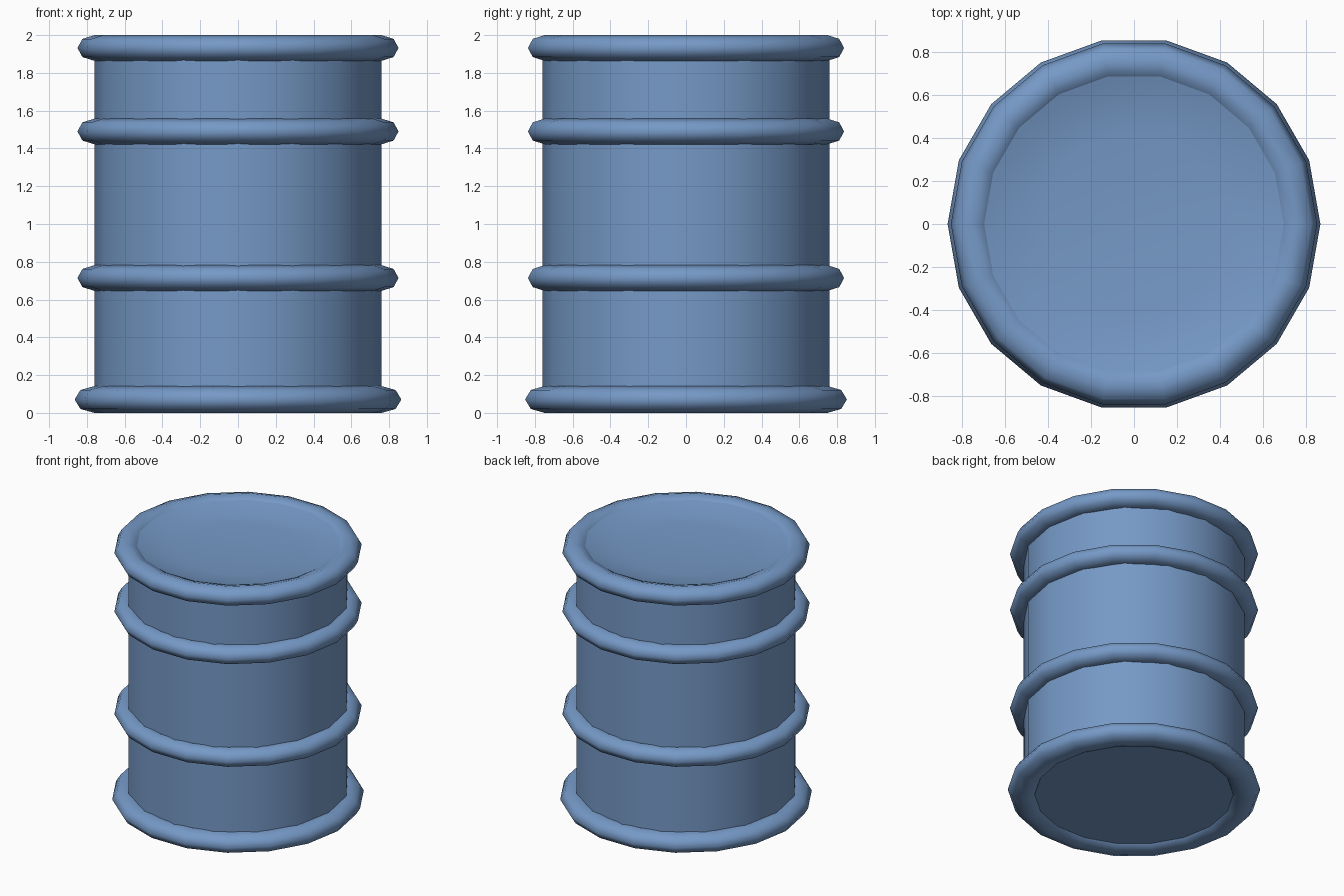
import bpy, bmesh
from math import sin, cos, pi

if "Cube" in bpy.data.objects:
    bpy.data.objects.remove(bpy.data.objects["Cube"])


def finish(name, bm, angle):
    bmesh.ops.remove_doubles(bm, verts=bm.verts, dist=1e-5)
    bmesh.ops.recalc_face_normals(bm, faces=bm.faces)
    mesh = bpy.data.meshes.new(name)
    bm.to_mesh(mesh)
    bm.free()
    obj = bpy.data.objects.new(name, mesh)
    bpy.context.collection.objects.link(obj)
    bpy.ops.object.select_all(action='DESELECT')
    obj.select_set(True)
    bpy.context.view_layer.objects.active = obj
    bpy.ops.object.shade_smooth_by_angle(angle=angle)
    mat = bpy.data.materials.get("blue_paint") or bpy.data.materials.new("blue_paint")
    mat.diffuse_color = (0.18, 0.32, 0.57, 1)
    mat.use_nodes = True
    mat.node_tree.nodes["Principled BSDF"].inputs["Base Color"].default_value = mat.diffuse_color
    mesh.materials.append(mat)
    return obj


def lathe(name, profile, sides, closed=False, angle=0.9):
    """Revolve (radius, z) points around the z axis."""
    bm = bmesh.new()
    rings = [[bm.verts.new((r * cos(2 * pi * i / sides), r * sin(2 * pi * i / sides), z))
              for i in range(sides)] for r, z in profile]
    pairs = list(zip(rings, rings[1:]))
    if closed:
        pairs.append((rings[-1], rings[0]))
    for a, b in pairs:
        for i in range(sides):
            j = (i + 1) % sides
            bm.faces.new((a[i], a[j], b[j], b[i]))
    return finish(name, bm, angle)


# Drum wall with a flat bottom
lathe("drum_body", [(0, 0.03), (0.76, 0.03), (0.76, 1.94)], 16)

# Shallow dished lid meeting the top rim near its crest
lathe("lid", [(0.72, 1.985), (0.672, 1.972), (0.57, 1.945), (0.42, 1.93), (0, 1.92)], 18)


# Hoops: low-poly flattened rings around the body
def hoop(name, z, width=0.09, height=0.068):
    section = [(0.76 + width * cos(k * pi / 4), z + height * sin(k * pi / 4))
               for k in range(8)]
    lathe(name, section, 18, closed=True, angle=1.2)


hoop("bottom_rim", 0.071, 0.105, 0.071)
hoop("lower_hoop", 0.714)
hoop("upper_hoop", 1.49)
hoop("top_rim", 1.932)
